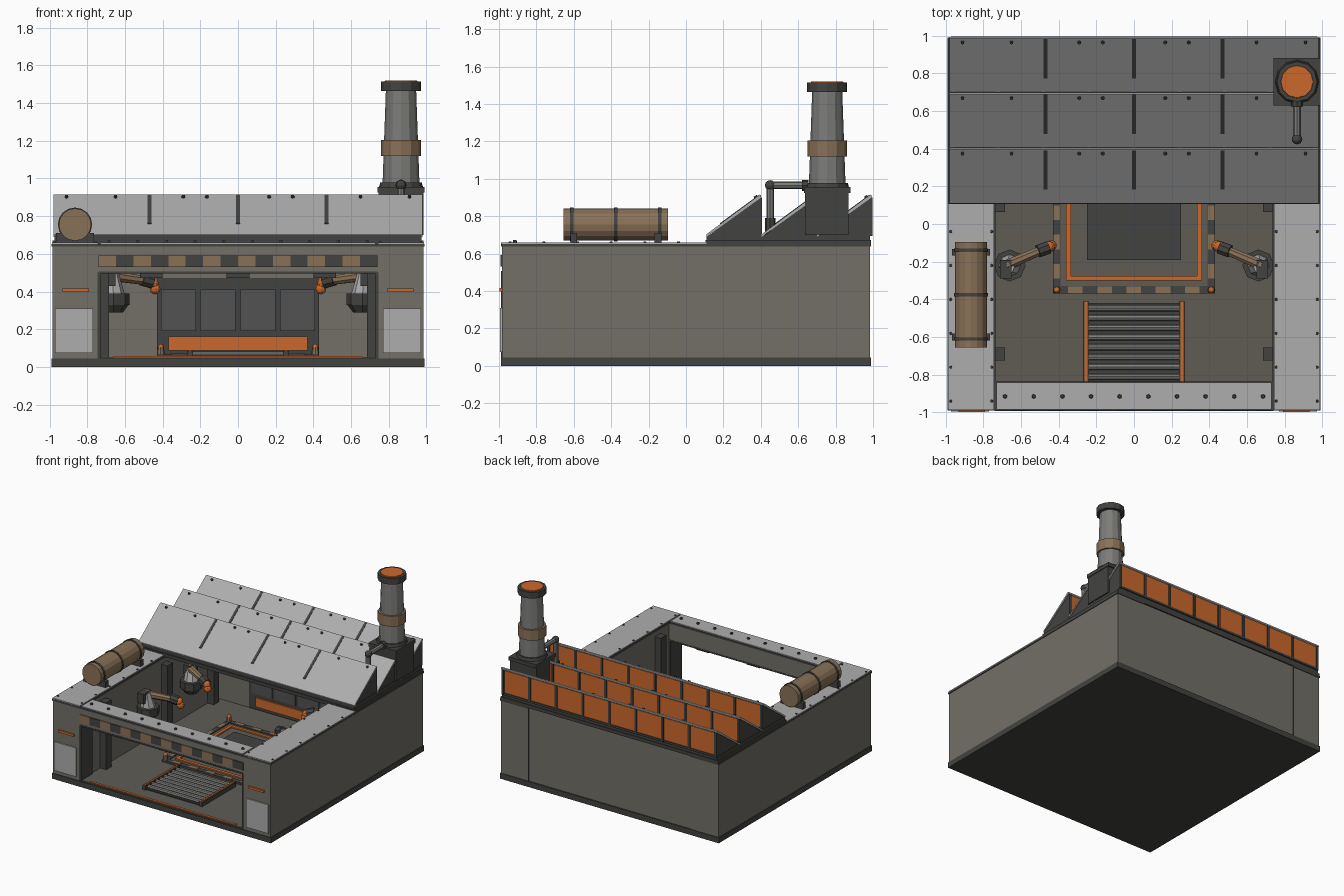
import bpy, bmesh, math
from mathutils import Vector

if "Cube" in bpy.data.objects:
    bpy.data.objects.remove(bpy.data.objects["Cube"])

def mat(name, r, g, b):
    m = bpy.data.materials.new(name)
    m.diffuse_color = (r, g, b, 1)
    m.use_nodes = True
    m.node_tree.nodes["Principled BSDF"].inputs["Base Color"].default_value = m.diffuse_color
    return m

WALL = mat("wall", .17, .16, .135)
LIGHT = mat("light_plate", .42, .42, .42)
DARK = mat("dark_metal", .055, .055, .052)
MID = mat("mid_metal", .085, .085, .085)
STEEL = mat("steel", .2, .2, .19)
FLOOR = mat("floor", .115, .108, .09)
ORANGE = mat("orange", .6, .14, .025)
TAN = mat("tan", .25, .165, .095)

def make(name, bm, m):
    bmesh.ops.recalc_face_normals(bm, faces=bm.faces)
    me = bpy.data.meshes.new(name)
    bm.to_mesh(me)
    bm.free()
    ob = bpy.data.objects.new(name, me)
    bpy.context.collection.objects.link(ob)
    me.materials.append(m)
    return ob

def boxes(name, m, *specs):
    """Each spec is x0, x1, y0, y1, z0, z1."""
    bm = bmesh.new()
    for x0, x1, y0, y1, z0, z1 in specs:
        vs = bmesh.ops.create_cube(bm, size=1)["verts"]
        for v in vs:
            v.co = Vector(((x0 + x1) / 2 + v.co.x * (x1 - x0),
                           (y0 + y1) / 2 + v.co.y * (y1 - y0),
                           (z0 + z1) / 2 + v.co.z * (z1 - z0)))
    return make(name, bm, m)

def both(x0, x1, *r):
    return [(x0, x1, *r), (-x1, -x0, *r)]

def rods(name, m, *specs, sides=10):
    """Each spec is start, end, start radius, end radius."""
    bm = bmesh.new()
    for a, b, r0, r1 in specs:
        a, b = Vector(a), Vector(b)
        d = b - a
        vs = bmesh.ops.create_cone(bm, cap_ends=True, segments=sides, radius1=r0,
                                   radius2=r1, depth=d.length)["verts"]
        q = Vector((0, 0, 1)).rotation_difference(d)
        for v in vs:
            v.co = q @ v.co + (a + b) / 2
    return make(name, bm, m)

def balls(name, m, pts, r):
    bm = bmesh.new()
    for p in pts:
        vs = bmesh.ops.create_uvsphere(bm, u_segments=10, v_segments=6, radius=r)["verts"]
        bmesh.ops.translate(bm, verts=vs, vec=p)
    return make(name, bm, m)

def prism(name, m, prof, x0, x1):
    bm = bmesh.new()
    a = [bm.verts.new((x0, y, z)) for y, z in prof]
    f = bm.faces.new(a)
    ext = bmesh.ops.extrude_face_region(bm, geom=[f])["geom"]
    bmesh.ops.translate(bm, verts=[g for g in ext if isinstance(g, bmesh.types.BMVert)],
                        vec=(x1 - x0, 0, 0))
    return make(name, bm, m)

# shell
boxes("base_slab", DARK, (-.99, .99, -.99, .99, 0, .045))
boxes("floor", FLOOR, (-.74, .74, -.98, .8, .045, .052))
boxes("side_walls", WALL, *both(.74, .985, -.985, .985, .045, .645))
boxes("back_wall", WALL, (-.74, .74, .78, .98, .045, .645))
boxes("lintel", WALL, (-.74, .74, -.985, -.84, .505, .645))
boxes("lintel_edge", DARK, (-.74, .74, -.988, -.838, .495, .507))
boxes("top_trim", DARK, *both(.735, .99, -.99, .99, .638, .652), (-.735, .735, -.99, -.835, .638, .652))
boxes("top_plates", LIGHT, *both(.742, .988, -.988, .11, .652, .66), (-.73, .73, -.985, -.84, .652, .66))
rods("lintel_rivets", DARK, *[((-.684 + .152 * i, -.915, .66), (-.684 + .152 * i, -.915, .672), .012, .009)
                              for i in range(10)], sides=6)
rods("wall_rivets", DARK, *[((s * x, -.94 + .18 * i, .66), (s * x, -.94 + .18 * i, .666), .008, .006)
                            for s in (1, -1) for x in (.755, .972) for i in range(6)], sides=6)

# front face
w = 1.48 / 16
for name, m, k in (("hazard_dark", DARK, 1), ("hazard_tan", TAN, 0)):
    boxes(name, m, *[(-.74 + w * i, -.74 + w * (i + 1), -.993, -.98, .53, .592) for i in range(k, 16, 2)])
boxes("front_panels", LIGHT, *both(.77, .97, -.995, -.98, .075, .31))
boxes("front_lamps", ORANGE, *both(.79, .93, -.997, -.98, .398, .416))
boxes("threshold_strip", ORANGE, (-.66, .66, -.975, -.955, .05, .057))
boxes("door_jambs", DARK, *both(.728, .745, -.988, -.84, .045, .5))
boxes("lintel_lamps", DARK, *[(x - .06, x + .06, -.95, -.87, .472, .497) for x in (-.46, 0, .46)])

# inner posts
boxes("inner_posts", DARK, *[b for y in (-.69, .1, .7) for b in both(.685, .742, y - .035, y + .035, .05, .6)])

# back wall window panel
boxes("back_panel", DARK, (-.43, .43, .765, .79, .06, .47))
boxes("back_panes", MID, *[(x - .093, x + .093, .757, .77, .19, .41) for x in (-.315, -.105, .105, .315)])
boxes("back_glow", ORANGE, (-.37, .37, .752, .77, .088, .162))

# work platform, centred at y = .06
CY = .06
def ring(a, b, z0, z1):
    return [(-a, a, CY - a, CY - b, z0, z1), (-a, a, CY + b, CY + a, z0, z1),
            (-a, -b, CY - b, CY + b, z0, z1), (b, a, CY - b, CY + b, z0, z1)]
boxes("platform_base", FLOOR, (-.39, .39, CY - .39, CY + .39, .05, .062))
boxes("platform_ring", ORANGE, *ring(.36, .335, .06, .072))
boxes("platform_plate", DARK, (-.25, .25, CY - .25, CY + .25, .06, .085))
boxes("platform_border", DARK, *ring(.43, .39, .05, .068))
ts = [-.35 + .155 * i for i in range(5)]
boxes("border_stripes", TAN, *[r for t in ts for s in (-.41, .41) for r in (
    (t, t + .078, CY + s - .018, CY + s + .018, .06, .072),
    (s - .018, s + .018, CY + t, CY + t + .078, .06, .072))])
corners = [(x, CY + y) for x in (-.41, .41) for y in (-.41, .41)]
rods("corner_posts", TAN, *[((x, y, .05), (x, y, .105), .02, .018) for x, y in corners], sides=8)
balls("corner_caps", ORANGE, [(x, y, .105) for x, y in corners], .017)

# roller ramp
boxes("ramp_bed", DARK, (-.25, .25, -.84, -.42, .05, .06))
boxes("ramp_rails", DARK, *both(.24, .27, -.85, -.41, .05, .085))
boxes("ramp_rail_strips", ORANGE, *both(.248, .262, -.85, -.41, .085, .09))
rods("ramp_rollers", STEEL, *[((-.245, -.81 + .052 * i, .068), (.245, -.81 + .052 * i, .068), .017, .017)
                              for i in range(8)], sides=8)

# four robot arms
for sx in (-1, 1):
    for sy in (-1, 1):
        tag = ("left" if sx < 0 else "right") + ("_front" if sy < 0 else "_rear")
        def P(x, y, z):
            return (sx * x, CY + sy * y, z)
        rods("arm_mount_" + tag, DARK, (P(.66, .28, .29), P(.66, .28, .33), .05, .08),
             (P(.66, .28, .33), P(.66, .28, .39), .085, .085), sides=8)
        rods("arm_column_" + tag, LIGHT, (P(.66, .28, .38), P(.67, .29, .5), .06, .035), sides=8)
        boxes("arm_shoulder_" + tag, DARK, (sx * .68 - .03, sx * .68 + .03, CY + sy * .3 - .05,
                                            CY + sy * .3 + .05, .43, .51))
        rods("arm_boom_" + tag, TAN, (P(.68, .28, .485), P(.47, .19, .455), .03, .024), sides=8)
        rods("arm_wrist_" + tag, DARK, (P(.51, .205, .465), P(.455, .185, .45), .036, .036), sides=8)
        balls("arm_joint_" + tag, ORANGE, [P(.45, .18, .445), P(.44, .175, .415)], .03)

# sawtooth roof
boxes("roof_slab", DARK, (-.985, .985, .105, .99, .645, .672))
boxes("roof_lip", DARK, (-.975, .975, .11, .985, .67, .7))
for i in range(3):
    y0, y1 = .11 + .295 * i, .40 + .295 * i
    n = str(i + 1)
    prism("roof_tooth_" + n, DARK, [(y0 + .01, .695), (y1 - .008, .695), (y1 - .008, .9)], -.97, .97)
    prism("roof_plate_" + n, LIGHT, [(y0, .69), (y0, .704), (y1 - .005, .916), (y1 + .002, .912), (y1 + .002, .9)],
          -.978, .978)
    def S(t, h):
        return (y0 + (y1 - y0) * t, .704 + .212 * t + h)
    for x in (-.47, 0, .47):
        prism("roof_seam", DARK, [S(.25, -.005), S(.25, .006), S(.97, .006), S(.97, -.005)], x - .01, x + .01)
    rods("roof_rivets_" + n, DARK, *[((x, *S(.92, -.002)), (x, S(.92, 0)[0] - .007, S(.92, 0)[1] + .01), .011, .009)
                                     for x in (-.91, -.65, -.29, -.165, .165, .29, .65, .91)], sides=6)
    # glowing rear windows and mullions
    boxes("roof_windows_" + n, ORANGE, (-.96, .96, y1 - .012, y1 - .002, .71, .893))
    boxes("roof_mullions_" + n, DARK, *[(-.972 + .2405 * k, -.952 + .2405 * k, y1 - .01, y1 + .006, .695, .9)
                                       for k in range(9)], (-.97, .97, y1 - .01, y1 + .005, .695, .712))

# chimney
SX, SY = .865, .755
boxes("chimney_plinth", DARK, (SX - .12, SX + .12, SY - .12, SY + .115, .7, .93))
boxes("chimney_foot", DARK, (SX - .125, SX + .125, SY - .125, SY + .125, .925, .955))
def stack(name, m, z0, z1, r0, r1):
    rods(name, m, ((SX, SY, z0), (SX, SY, z1), r0, r1), sides=12)
stack("chimney_collar", DARK, .95, .978, .118, .11)
stack("chimney_shaft", STEEL, .97, 1.48, .098, .08)
stack("chimney_band", TAN, 1.12, 1.205, .106, .106)
stack("chimney_cap", DARK, 1.465, 1.515, .107, .107)
stack("chimney_glow", ORANGE, 1.51, 1.521, .088, .085)
rods("exhaust_pipe", STEEL, ((SX, .64, .965), (SX, .45, .965), .02, .02),
     ((SX, .45, .965), (SX, .45, .7), .02, .02), sides=8)
rods("pipe_flanges", DARK, ((SX, .655, .965), (SX, .62, .965), .03, .03),
     ((SX, .45, .69), (SX, .45, .79), .028, .028), sides=8)
balls("pipe_elbow", DARK, [(SX, .45, .965)], .028)

# fuel tank on the left wall
TX, TZ = -.865, .755
rods("fuel_tank", TAN, ((TX, -.655, TZ), (TX, -.095, TZ), .086, .086), sides=16)
rods("tank_bands", DARK, *[((TX, y - .009, TZ), (TX, y + .009, TZ), .091, .091)
                           for y in (-.61, -.375, -.14)], sides=16)
boxes("tank_saddles", DARK, *[(TX - .1, TX + .1, y - .018, y + .018, .655, .71) for y in (-.6, -.15)])

# back wall seams
boxes("back_seams", DARK, *both(.736, .744, .97, .983, .045, .645))
